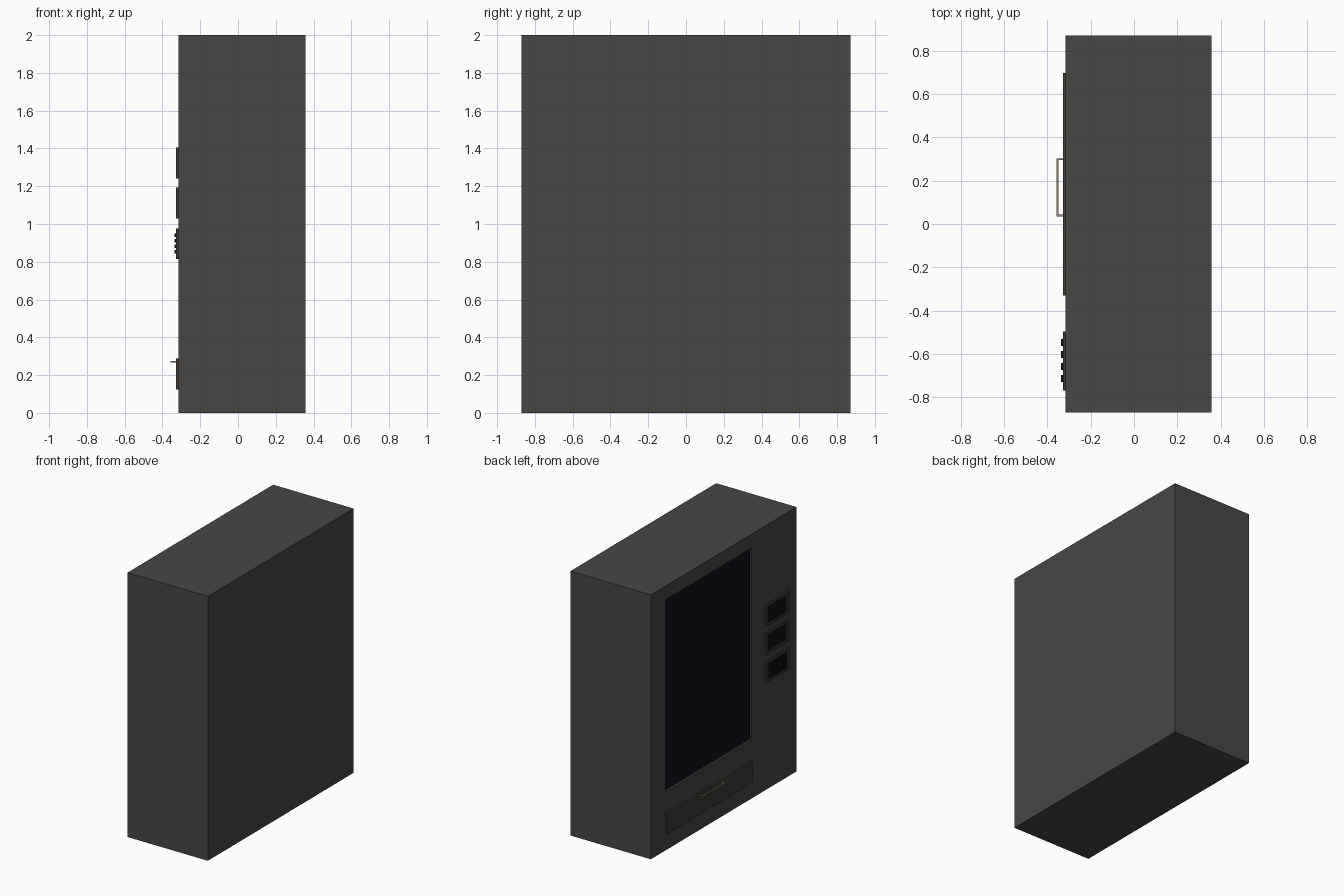
import bpy, bmesh

if "Cube" in bpy.data.objects:
    bpy.data.objects.remove(bpy.data.objects["Cube"])


def material(name, rgb):
    m = bpy.data.materials.new(name)
    m.diffuse_color = (*rgb, 1)
    m.use_nodes = True
    m.node_tree.nodes["Principled BSDF"].inputs["Base Color"].default_value = m.diffuse_color
    return m


CASE = material("case_grey", (0.065, 0.06, 0.06))
TRIM = material("trim_dark", (0.04, 0.038, 0.038))
GLASS = material("dark_glass", (0.004, 0.005, 0.008))
BLACK = material("black", (0.005, 0.005, 0.005))
DRAWER = material("drawer_brown", (0.05, 0.044, 0.036))
METAL = material("handle_metal", (0.3, 0.25, 0.19))


def finish(bm, name, mats):
    bmesh.ops.recalc_face_normals(bm, faces=bm.faces)
    me = bpy.data.meshes.new(name)
    bm.to_mesh(me)
    bm.free()
    for m in mats:
        me.materials.append(m)
    ob = bpy.data.objects.new(name, me)
    bpy.context.collection.objects.link(ob)
    return ob


def box(name, x, y, z, mat, bm=None):
    """Box from (min, max) ranges; adds to bm when one is given."""
    own = bm is None
    bm = bmesh.new() if own else bm
    v = [bm.verts.new((a, b, c)) for a in x for b in y for c in z]
    for q in ((0, 1, 3, 2), (4, 5, 7, 6), (0, 1, 5, 4),
              (2, 3, 7, 6), (0, 2, 6, 4), (1, 3, 7, 5)):
        bm.faces.new([v[i] for i in q])
    return finish(bm, name, [mat]) if own else bm


def recessed_box(name, x, y, z, hole_y, hole_z, depth, mat, floor_mat):
    """Box whose -x face has a rectangular recess with its own floor colour."""
    bm = bmesh.new()

    def loop(xx, yy, zz):
        return [bm.verts.new((xx, yy[i], zz[j]))
                for i, j in ((0, 0), (1, 0), (1, 1), (0, 1))]

    loops = [loop(x[1], y, z), loop(x[0], y, z),
             loop(x[0], hole_y, hole_z), loop(x[0] + depth, hole_y, hole_z)]
    bm.faces.new(loops[0])
    for a, b in zip(loops, loops[1:]):
        for i in range(4):
            j = (i + 1) % 4
            bm.faces.new((a[i], a[j], b[j], b[i]))
    bm.faces.new(loops[-1]).material_index = 1
    return finish(bm, name, [mat, floor_mat])


FRONT = -0.315   # machine face plane
PLATE = -0.327   # face of the raised panels

# Cabinet with recessed display window
recessed_box("cabinet", (FRONT, 0.357), (-0.87, 0.87), (0, 2),
             (-0.334, 0.692), (0.445, 1.895), 0.015, CASE, GLASS)

# Two recessed payment panels and the keypad surround
for name, z0, z1, depth in (("upper_panel", 1.24, 1.405, 0.008),
                            ("lower_panel", 1.03, 1.192, 0.008),
                            ("keypad_panel", 0.815, 0.977, 0.004)):
    recessed_box(name, (PLATE, FRONT), (-0.767, -0.495), (z0, z1),
                 (-0.742, -0.52), (z0 + 0.02, z1 - 0.02), depth, TRIM, BLACK)

# Keypad buttons, four by four
keys = bmesh.new()
for i in range(4):
    for j in range(4):
        yc, zc = -0.546 - 0.0555 * i, 0.853 + 0.0293 * j
        box("", (-0.336, -0.323), (yc - 0.016, yc + 0.016),
            (zc - 0.01, zc + 0.01), None, keys)
finish(keys, "keypad_buttons", [BLACK])

# Collection drawer
box("drawer_front", (PLATE, FRONT), (-0.33, 0.697), (0.125, 0.287), DRAWER)

# U-shaped pull handle
pull = bmesh.new()
T = 0.009
outline = [(PLATE, 0.035), (-0.357, 0.035), (-0.357, 0.303), (PLATE, 0.303),
           (PLATE, 0.303 - T), (-0.357 + T, 0.303 - T),
           (-0.357 + T, 0.035 + T), (PLATE, 0.035 + T)]
profile = pull.faces.new([pull.verts.new((px, py, 0.267)) for px, py in outline])
top = bmesh.ops.extrude_face_region(pull, geom=[profile])["geom"]
bmesh.ops.translate(pull, vec=(0, 0, 0.008),
                    verts=[g for g in top if isinstance(g, bmesh.types.BMVert)])
finish(pull, "drawer_handle", [METAL])
